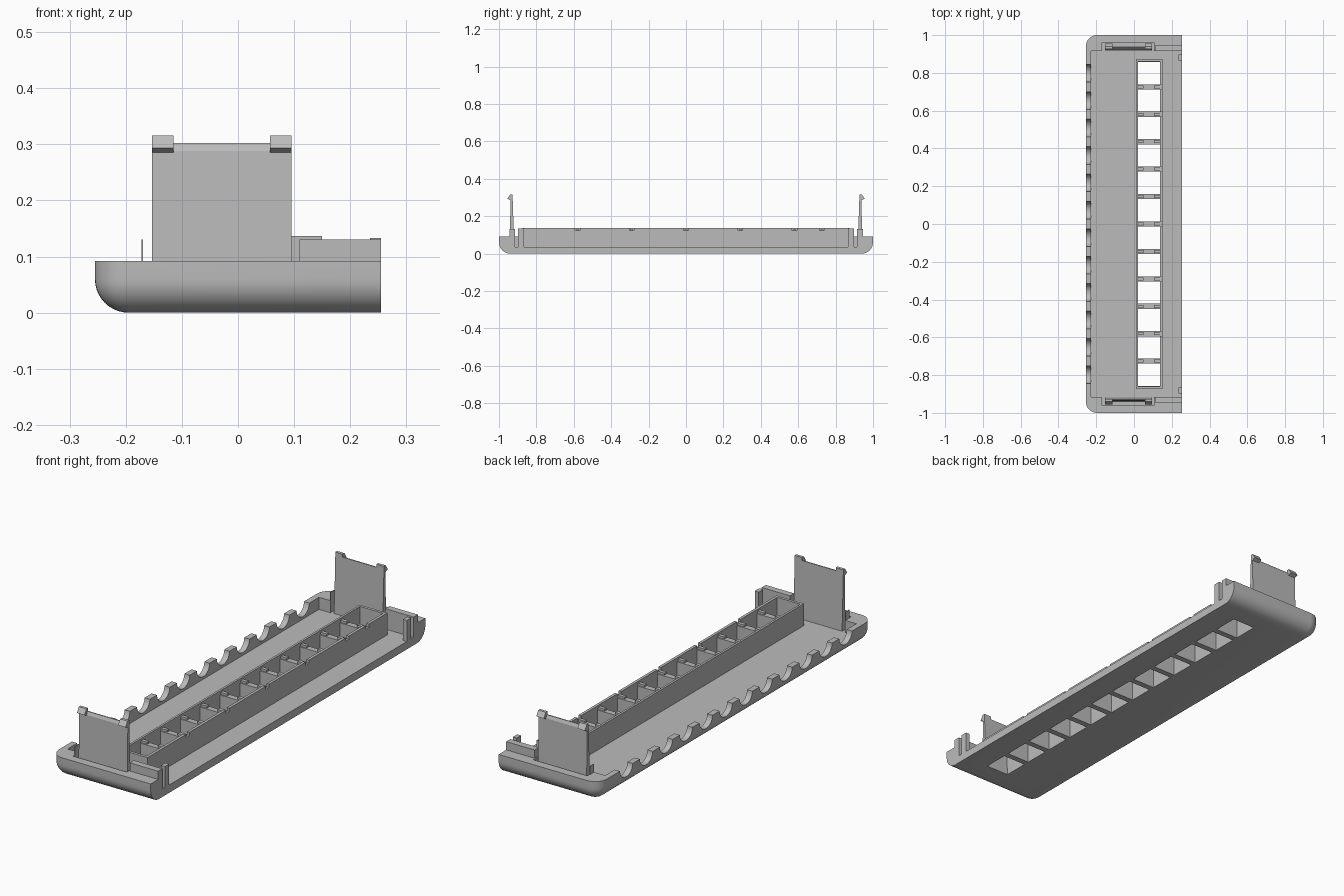
import bpy, bmesh, math
from mathutils import Matrix

if "Cube" in bpy.data.objects:
    bpy.data.objects.remove(bpy.data.objects["Cube"], do_unlink=True)

grey = bpy.data.materials.new("plain grey plastic")
grey.use_nodes = True
colour = (0.5, 0.5, 0.5, 1)
grey.diffuse_color = colour
grey.node_tree.nodes["Principled BSDF"].inputs["Base Color"].default_value = colour


def add_box(bm, x0, x1, y0, y1, z0, z1):
    m = Matrix.Translation(((x0 + x1) / 2, (y0 + y1) / 2, (z0 + z1) / 2))
    m = m @ Matrix.Diagonal((x1 - x0, abs(y1 - y0), z1 - z0, 1))
    bmesh.ops.create_cube(bm, size=1, matrix=m)


def add_prism(bm, x0, x1, profile):
    """Extrude a (y, z) outline along x."""
    face = bm.faces.new([bm.verts.new((x0, y, z)) for y, z in profile])
    out = bmesh.ops.extrude_face_region(bm, geom=[face])["geom"]
    bmesh.ops.translate(bm, vec=(x1 - x0, 0, 0),
                        verts=[v for v in out if isinstance(v, bmesh.types.BMVert)])


def finish(bm, name):
    bmesh.ops.recalc_face_normals(bm, faces=bm.faces)
    mesh = bpy.data.meshes.new(name)
    bm.to_mesh(mesh)
    bm.free()
    ob = bpy.data.objects.new(name, mesh)
    bpy.context.collection.objects.link(ob)
    mesh.materials.append(grey)
    return ob


def cut(ob, bm, name):
    cutter = finish(bm, name)
    mod = ob.modifiers.new(name, "BOOLEAN")
    mod.operation, mod.solver, mod.object = "DIFFERENCE", "EXACT", cutter
    bpy.context.view_layer.objects.active = ob
    bpy.ops.object.modifier_apply(modifier=name)
    bpy.data.objects.remove(cutter, do_unlink=True)


FLOOR, RIM, TOP = 0.036, 0.092, 0.137
PITCH = 0.1452
centres = [(i - 5.5) * PITCH for i in range(12)]

# Tray: rounded below and at the two closed corners, square on the open side
bm = bmesh.new()
add_box(bm, -0.255, 0.255, -1, 1, 0, RIM)
edges = []
for e in bm.edges:
    a, b = (v.co for v in e.verts)
    mid = (a + b) / 2
    if (mid.z < 0.01 and mid.x < 0.2) or (abs(a.z - b.z) > 0.01 and mid.x < 0):
        edges.append(e)
bmesh.ops.bevel(bm, geom=edges, offset=0.06, segments=10, profile=0.5,
                affect="EDGES", clamp_overlap=False)
tray = finish(bm, "tray")

bm = bmesh.new()
add_box(bm, -0.228, 0.4, -0.915, 0.915, FLOOR, 0.3)
cut(tray, bm, "cavity")

# Clip pockets in the end walls
bm = bmesh.new()
for s in (-1, 1):
    add_box(bm, -0.17, 0.105, s * 0.9, s * 0.96, FLOOR, 0.3)
cut(tray, bm, "pockets")

# Window openings through the floor
bm = bmesh.new()
for y in centres:
    add_box(bm, 0.02, 0.137, y - 0.059, y + 0.059, -0.1, 0.2)
cut(tray, bm, "windows")

# Scalloped closed side wall
bm = bmesh.new()
for y in centres:
    m = Matrix.Translation((-0.25, y, RIM + 0.003)) @ Matrix.Rotation(math.pi / 2, 4, "Y")
    bmesh.ops.create_cone(bm, cap_ends=True, segments=32, radius1=0.047,
                          radius2=0.047, depth=0.08, matrix=m)
cut(tray, bm, "scallops")

# Long compartment rails with small notches on the open side
bm = bmesh.new()
add_box(bm, 0.01, 0.15, -0.873, 0.873, FLOOR - 0.002, TOP)
frame = finish(bm, "compartment_frame")
bm = bmesh.new()
add_box(bm, 0.02, 0.137, -0.86, 0.86, -0.1, 0.3)
cut(frame, bm, "frame_hollow")
bm = bmesh.new()
for k in (-4, -2, 0, 2, 4, 5):
    add_box(bm, 0.125, 0.2, k * PITCH - 0.013, k * PITCH + 0.013, 0.122, 0.2)
cut(frame, bm, "frame_notches")

# Dividers between compartments, dipped in the middle
bm = bmesh.new()
for k in range(-5, 6):
    y = k * PITCH
    add_box(bm, 0.015, 0.145, y - 0.0135, y + 0.0135, FLOOR - 0.002, 0.118)
    for x in (0.015, 0.105):
        add_box(bm, x, x + 0.035, y - 0.008, y + 0.008, 0.11, 0.128)
finish(bm, "compartment_dividers")

# Clips, lips and posts, mirrored at both ends
for s, end in ((-1, "front"), (1, "back")):
    bm = bmesh.new()
    add_prism(bm, -0.153, 0.095, [(s * y, z) for y, z in (
        (0.918, FLOOR - 0.002), (0.942, FLOOR - 0.002), (0.942, 0.08),
        (0.938, 0.288), (0.932, 0.302), (0.927, 0.302))])
    for x in (-0.153, 0.057):
        add_prism(bm, x, x + 0.038, [(s * y, z) for y, z in (
            (0.927, 0.285), (0.938, 0.285), (0.955, 0.293),
            (0.94, 0.316), (0.927, 0.316))])
    finish(bm, end + "_clip")

    bm = bmesh.new()
    add_box(bm, 0.11, 0.255, s * 0.915, s * 0.945, RIM - 0.01, 0.13)
    add_box(bm, -0.172, -0.169, s * 0.915, s * 0.945, RIM - 0.01, 0.13)
    finish(bm, end + "_lip")

    bm = bmesh.new()
    add_box(bm, 0.235, 0.255, s * 0.865, s * 0.897, FLOOR - 0.002, 0.133)
    finish(bm, end + "_post")

bpy.ops.object.select_all(action="DESELECT")
tray.select_set(True)
bpy.context.view_layer.objects.active = tray
bpy.ops.object.shade_smooth_by_angle(angle=math.radians(30))
